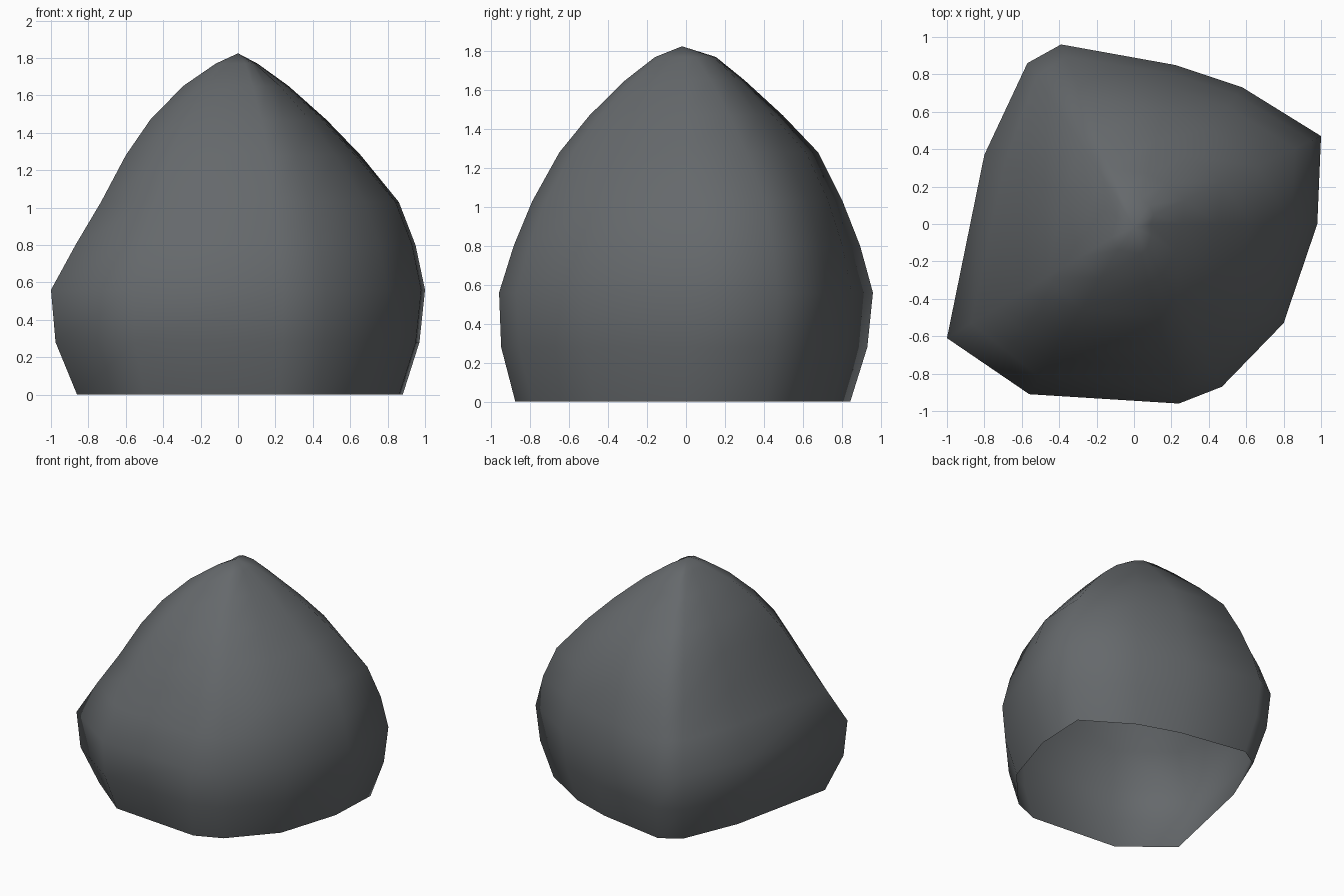
import bpy, bmesh, math

if "Cube" in bpy.data.objects:
    bpy.data.objects.remove(bpy.data.objects["Cube"])

# Widest outline of the boulder, seen from above
OUTLINE = [(.98, 0), (1, .47), (.58, .73), (.22, .85), (-.39, .96), (-.57, .86),
           (-.8, .37), (-1, -.61), (-.56, -.91), (.24, -.96), (.47, -.87), (.8, -.53)]

# Height, then outline scale towards right, left, front, back
RINGS = [(0, .88, .84, .915, .885), (.28, .97, .97, .99, .97), (.56, 1, 1, 1, 1),
         (.80, .95, .85, .92, .945), (1.03, .86, .70, .82, .86), (1.28, .64, .57, .68, .73),
         (1.47, .46, .45, .52, .53), (1.65, .26, .28, .33, .32), (1.77, .09, .10, .17, .17)]

stone = bpy.data.materials.new("dark grey stone")
stone.diffuse_color = (.13, .14, .148, 1)
stone.use_nodes = True
stone.node_tree.nodes["Principled BSDF"].inputs["Base Color"].default_value = stone.diffuse_color


def ring_point(x, y, ring):
    """Scale an outline point, blending the side and front/back profiles."""
    z, right, left, front, back = ring
    w = x * x / (x * x + y * y)
    s = w * (right if x > 0 else left) + (1 - w) * (back if y > 0 else front)
    return x * s, y * s, z


# Boulder shell: stacked rings closed by a rounded peak, open underneath
bm = bmesh.new()
loops = [[bm.verts.new(ring_point(x, y, r)) for x, y in OUTLINE] for r in RINGS]
n = len(OUTLINE)
for low, high in zip(loops, loops[1:]):
    for i in range(n):
        j = (i + 1) % n
        bm.faces.new((low[i], low[j], high[j], high[i]))
peak = bm.verts.new((0, -.02, 1.825))
for i in range(n):
    bm.faces.new((loops[-1][i], loops[-1][(i + 1) % n], peak))
for f in bm.faces:
    f.smooth = True

mesh = bpy.data.meshes.new("boulder")
bm.to_mesh(mesh)
bm.free()
mesh.materials.append(stone)
boulder = bpy.data.objects.new("boulder", mesh)
bpy.context.collection.objects.link(boulder)
